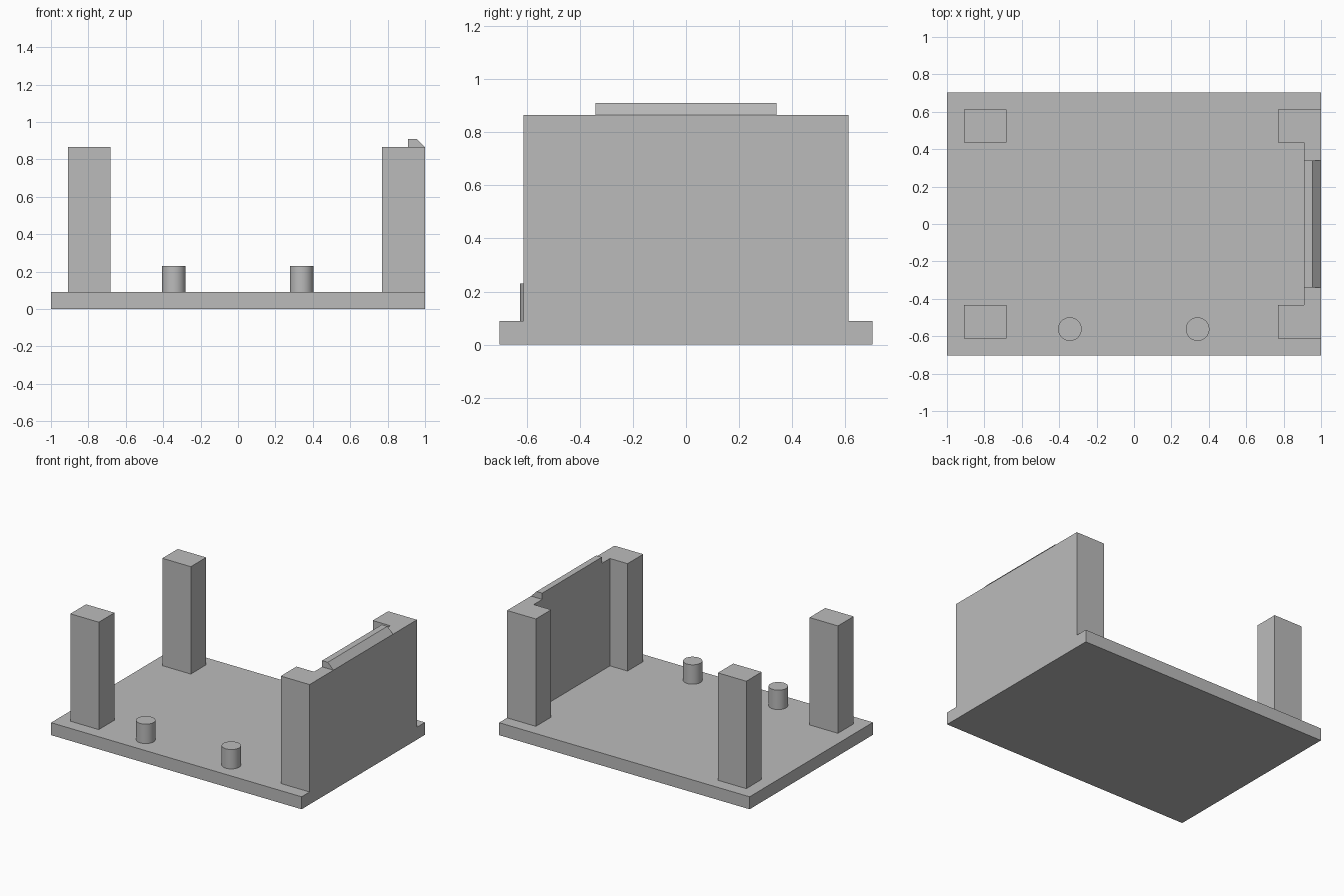
import bpy
import bmesh

cube = bpy.data.objects.get("Cube")
if cube:
    bpy.data.objects.remove(cube, do_unlink=True)

grey = bpy.data.materials.new("plain grey")
grey.use_nodes = True
colour = (0.5, 0.5, 0.5, 1)
grey.diffuse_color = colour
grey.node_tree.nodes["Principled BSDF"].inputs["Base Color"].default_value = colour

BASE_TOP = 0.09
POST_TOP = 0.865


def prism(name, outline, offset):
    """Extrude a flat outline along the offset vector into a solid."""
    bm = bmesh.new()
    face = bm.faces.new([bm.verts.new(p) for p in outline])
    extruded = bmesh.ops.extrude_face_region(bm, geom=[face])["geom"]
    verts = [g for g in extruded if isinstance(g, bmesh.types.BMVert)]
    bmesh.ops.translate(bm, verts=verts, vec=offset)
    bmesh.ops.recalc_face_normals(bm, faces=bm.faces)
    mesh = bpy.data.meshes.new(name)
    bm.to_mesh(mesh)
    bm.free()
    mesh.materials.append(grey)
    obj = bpy.data.objects.new(name, mesh)
    bpy.context.collection.objects.link(obj)
    return obj


def block(name, x0, x1, y0, y1, z0, z1):
    outline = [(x0, y0, z0), (x1, y0, z0), (x1, y1, z0), (x0, y1, z0)]
    return prism(name, outline, (0, 0, z1 - z0))


# Base plate
block("base_plate", -1, 1, -0.703, 0.703, 0, BASE_TOP)

# Free-standing posts on the right side
block("front_post", -0.91, -0.683, -0.612, -0.433, BASE_TOP, POST_TOP)
block("back_post", -0.91, -0.683, 0.437, 0.612, BASE_TOP, POST_TOP)

# Side wall with a post at each end, as one channel-shaped solid
channel = [(1, -0.612), (1, 0.612), (0.77, 0.612), (0.77, 0.437),
           (0.91, 0.437), (0.91, -0.433), (0.77, -0.433), (0.77, -0.612)]
prism("side_wall", [(x, y, BASE_TOP) for x, y in channel],
      (0, 0, POST_TOP - BASE_TOP))

# Chamfered catch along the top of the wall
catch = [(0.91, POST_TOP), (1, POST_TOP), (0.955, 0.91), (0.91, 0.91)]
prism("wall_catch", [(x, -0.34, z) for x, z in catch], (0, 0.68, 0))

# Round locating pegs
for name, x in (("right_peg", -0.343), ("left_peg", 0.34)):
    bpy.ops.mesh.primitive_cylinder_add(
        vertices=48, radius=0.063, depth=0.14, location=(x, -0.562, 0.16))
    peg = bpy.context.object
    peg.name = name
    peg.data.materials.append(grey)
    bpy.ops.object.shade_smooth_by_angle()
